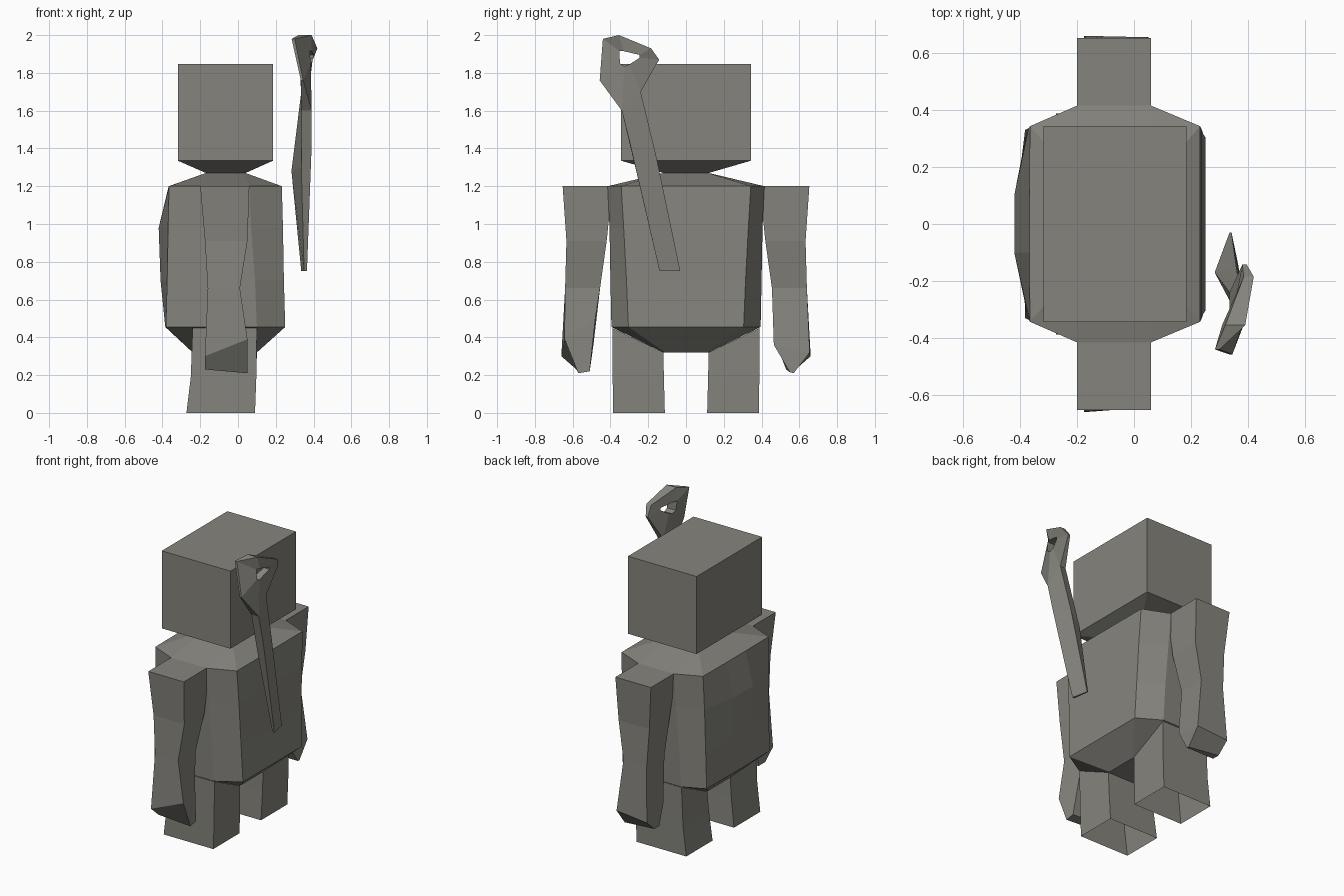
import bpy, bmesh

# dark warm grey shared by every part
stone = bpy.data.materials.new("dark_grey")
stone.diffuse_color = (0.236, 0.231, 0.205, 1.0)


def loft(name, rings, cap_start=True, cap_end=True, closed=False):
    """Skin a list of equal-length point rings with flat faces."""
    bm = bmesh.new()
    rows = [[bm.verts.new(p) for p in ring] for ring in rings]
    n = len(rows[0])
    pairs = list(zip(rows, rows[1:]))
    if closed:
        pairs.append((rows[-1], rows[0]))
    for a, b in pairs:
        for i in range(n):
            j = (i + 1) % n
            bm.faces.new((a[i], a[j], b[j], b[i]))
    if not closed and cap_start:
        bm.faces.new(rows[0][::-1])
    if not closed and cap_end:
        bm.faces.new(rows[-1])
    bmesh.ops.recalc_face_normals(bm, faces=bm.faces)
    mesh = bpy.data.meshes.new(name)
    bm.to_mesh(mesh)
    bm.free()
    mesh.materials.append(stone)
    obj = bpy.data.objects.new(name, mesh)
    bpy.context.collection.objects.link(obj)
    return obj


def rect(x0, x1, y0, y1, z):
    return [(x1, y0, z), (x1, y1, z), (x0, y1, z), (x0, y0, z)]


def flip(rings, s):
    return [[(x, y * s, z) for x, y, z in r] for r in rings]


def torso_ring(z, front, side, back, bulge):
    """Half outline in +y, mirrored to -y."""
    half = [front, (side[0], side[2]), (side[1], side[2]), back, bulge]
    return ([(x, y, z) for x, y in half] +
            [(x, -y, z) for x, y in reversed(half)])


# head: box tapering into the neck
loft("head", [rect(-0.17, 0.04, -0.12, 0.12, 1.27),
              rect(-0.318, 0.185, -0.343, 0.343, 1.335),
              rect(-0.318, 0.185, -0.343, 0.343, 1.848)])

# torso: chamfered block with a bulging rear
loft("torso", [
    torso_ring(0.32, (0.10, 0.11), (0.09, -0.23, 0.12), (-0.24, 0.11), (-0.24, 0.06)),
    torso_ring(0.455, (0.25, 0.305), (0.10, -0.24, 0.395), (-0.382, 0.33), (-0.385, 0.10)),
    torso_ring(0.70, (0.243, 0.315), (0.09, -0.23, 0.40), (-0.375, 0.33), (-0.41, 0.10)),
    torso_ring(0.98, (0.238, 0.33), (0.07, -0.21, 0.405), (-0.37, 0.335), (-0.42, 0.10)),
    torso_ring(1.20, (0.232, 0.343), (0.06, -0.20, 0.415), (-0.365, 0.343), (-0.367, 0.10)),
    torso_ring(1.27, (0.04, 0.12), (0.03, -0.16, 0.12), (-0.17, 0.12), (-0.17, 0.06)),
])

# legs: open-bottomed tubes, slanted at the hip
hip = [(0.10, 0.12, 0.32), (0.10, 0.39, 0.45),
       (-0.24, 0.39, 0.45), (-0.24, 0.12, 0.32)]
leg = [hip, rect(-0.25, 0.097, 0.117, 0.388, 0.19),
       rect(-0.273, 0.09, 0.112, 0.387, 0.0)]
for side, s in (("left", 1), ("right", -1)):
    loft(side + "_leg", flip(leg, s), cap_start=False, cap_end=False)

# arms: bent tapered blocks with a wedge-shaped hand
arm = [
    rect(-0.20, 0.06, 0.39, 0.653, 1.20),
    rect(-0.175, 0.05, 0.42, 0.633, 0.91),
    rect(-0.16, 0.01, 0.455, 0.64, 0.66),
]
hands = {
    1: [[(0.04, 0.465, 0.36), (0.05, 0.655, 0.32),
         (-0.175, 0.66, 0.30), (-0.17, 0.48, 0.36)],
        [(0.05, 0.55, 0.215), (0.05, 0.57, 0.21),
         (-0.175, 0.58, 0.23), (-0.175, 0.53, 0.23)]],
    -1: [[(0.02, 0.48, 0.50), (0.05, 0.643, 0.39),
          (-0.175, 0.66, 0.30), (-0.17, 0.49, 0.36)],
         [(0.05, 0.51, 0.22), (0.05, 0.57, 0.21),
          (-0.175, 0.58, 0.23), (-0.175, 0.51, 0.23)]],
}
for side, s in (("left", 1), ("right", -1)):
    loft(side + "_arm", flip(arm + hands[s], s))

# wrench handle: twisted bar narrowing to a thin blade at the bottom
loft("wrench_handle", [
    [(0.335, -0.03, 0.75), (0.342, -0.03, 0.75),
     (0.365, -0.14, 0.75), (0.35, -0.14, 0.75)],
    [(0.283, -0.17, 1.28), (0.36, -0.16, 1.37),
     (0.39, -0.295, 1.42), (0.335, -0.268, 1.30)],
    [(0.335, -0.24, 1.70), (0.375, -0.24, 1.70),
     (0.39, -0.34, 1.60), (0.335, -0.34, 1.60)],
])

# wrench head: twisted ring; outer y, z, x range then inner y, z, x range
stations = [
    (-0.34, 1.60, 0.335, 0.39, -0.325, 1.835, 0.33, 0.385),
    (-0.457, 1.76, 0.333, 0.345, -0.35, 1.85, 0.32, 0.385),
    (-0.44, 1.98, 0.284, 0.30, -0.352, 1.915, 0.31, 0.38),
    (-0.355, 2.00, 0.32, 0.39, -0.33, 1.915, 0.32, 0.39),
    (-0.185, 1.93, 0.385, 0.42, -0.245, 1.895, 0.36, 0.40),
    (-0.142, 1.87, 0.38, 0.395, -0.245, 1.88, 0.36, 0.40),
    (-0.24, 1.70, 0.335, 0.375, -0.30, 1.845, 0.335, 0.385),
]
loft("wrench_head", [[(a, oy, oz), (b, oy, oz), (d, iy, iz), (c, iy, iz)]
                     for oy, oz, a, b, iy, iz, c, d in stations], closed=True)
